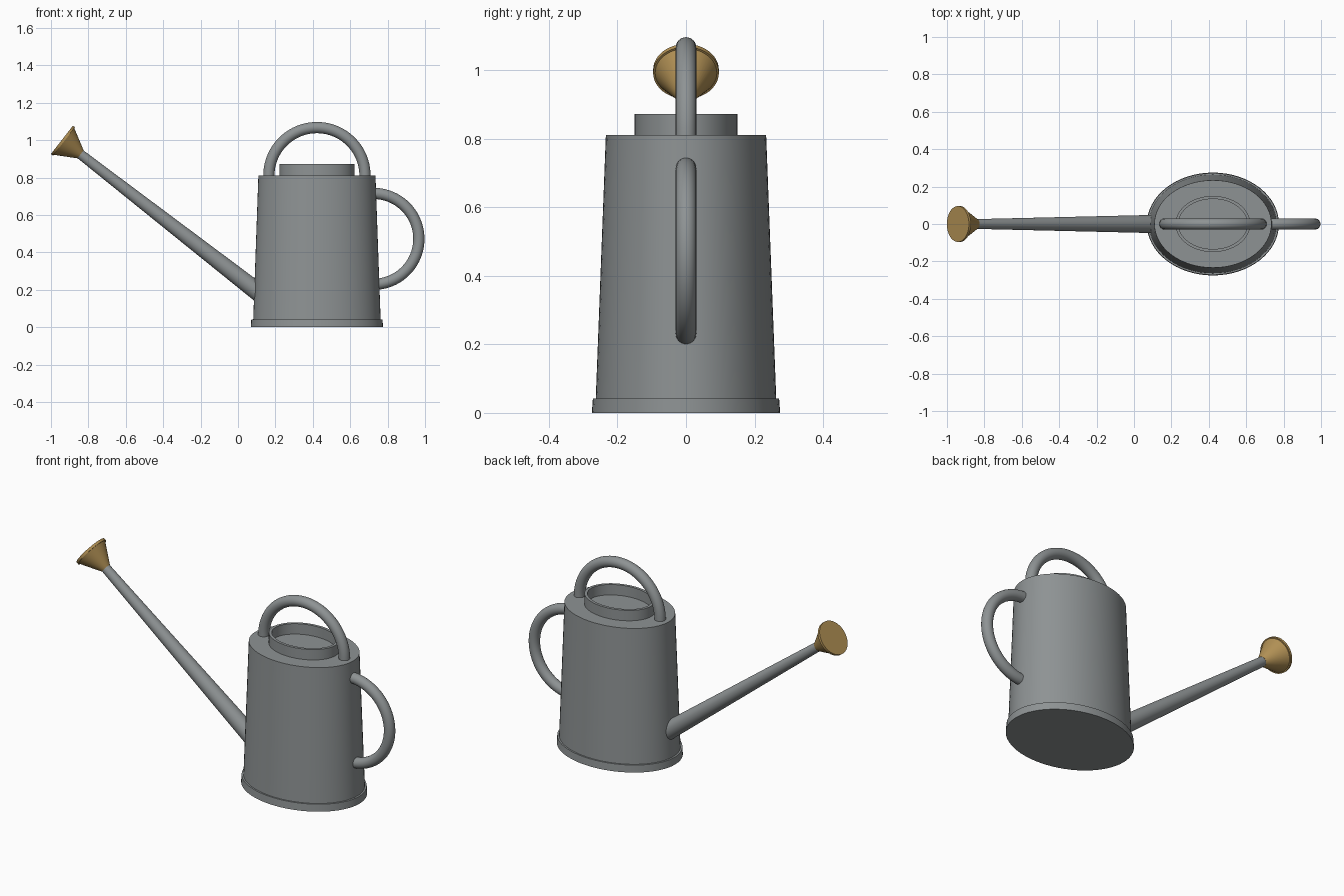
import bpy, bmesh, math
from mathutils import Vector

if "Cube" in bpy.data.objects:
    bpy.data.objects.remove(bpy.data.objects["Cube"])


def material(name, rgb):
    m = bpy.data.materials.new(name)
    m.diffuse_color = (*rgb, 1)
    m.use_nodes = True
    m.node_tree.nodes["Principled BSDF"].inputs["Base Color"].default_value = m.diffuse_color
    return m


GREY = material("galvanised grey", (0.27, 0.29, 0.295))
BRASS = material("brass", (0.44, 0.28, 0.09))


def finish(name, bm, mat):
    bmesh.ops.recalc_face_normals(bm, faces=bm.faces)
    me = bpy.data.meshes.new(name)
    bm.to_mesh(me)
    bm.free()
    me.materials.append(mat)
    ob = bpy.data.objects.new(name, me)
    bpy.context.collection.objects.link(ob)
    bpy.ops.object.select_all(action='DESELECT')
    ob.select_set(True)
    bpy.context.view_layer.objects.active = ob
    bpy.ops.object.shade_smooth_by_angle(angle=math.radians(35))
    return ob


def loft(name, rings, mat, cap=True, n=64):
    """Skin elliptical rings given as (centre, u axis, v axis)."""
    bm = bmesh.new()
    loops = []
    for c, u, v in rings:
        angles = [2 * math.pi * i / n for i in range(n)]
        loops.append([bm.verts.new(Vector(c) + Vector(u) * math.cos(a) + Vector(v) * math.sin(a))
                      for a in angles])
    for a, b in zip(loops, loops[1:]):
        for i in range(n):
            j = (i + 1) % n
            bm.faces.new((a[i], a[j], b[j], b[i]))
    if cap:
        bm.faces.new(loops[0])
        bm.faces.new(loops[-1])
    return finish(name, bm, mat)


CX = 0.422


def oval(z, rx, ry):
    return (CX, 0, z), (rx, 0, 0), (0, ry, 0)


# Tapered oval body with a foot band
loft("body", [oval(0.002, 0.342, 0.265), oval(0.812, 0.313, 0.234)], GREY)
loft("foot_band", [oval(0, 0.353, 0.275), oval(0.042, 0.351, 0.272)], GREY)

# Filling neck: open collar standing on the body top
loft("neck", [oval(0.80, 0.2, 0.15), oval(0.872, 0.2, 0.15),
              oval(0.872, 0.184, 0.134), oval(0.80, 0.184, 0.134)], GREY, cap=False)


# Half-ring handles in the xz plane
def handle(name, cx, cz, radius, start, tube=0.03, steps=40):
    rings = []
    for i in range(steps + 1):
        a = start + math.pi * i / steps
        d = Vector((math.cos(a), 0, math.sin(a)))
        rings.append((Vector((cx, 0, cz)) + d * radius, d * tube, (0, tube, 0)))
    loft(name, rings, GREY, n=24)


handle("top_handle", CX, 0.81, 0.257, 0)
handle("back_handle", 0.724, 0.472, 0.243, -math.pi / 2)

# Spout and rose share one slanted axis
tip = Vector((-0.842, 0, 0.924))
axis = Vector((-0.79, 0, 0.613)).normalized()
side = Vector((axis.z, 0, -axis.x))


def along(dist, r):
    return tip + axis * dist, side * r, (0, r, 0)


loft("spout", [along(-1.27, 0.05), along(0.01, 0.026)], GREY, n=32)
loft("rose", [along(0, 0.027), along(0.112, 0.09), along(0.112, 0.096),
              along(0.126, 0.096)], BRASS, n=48)
